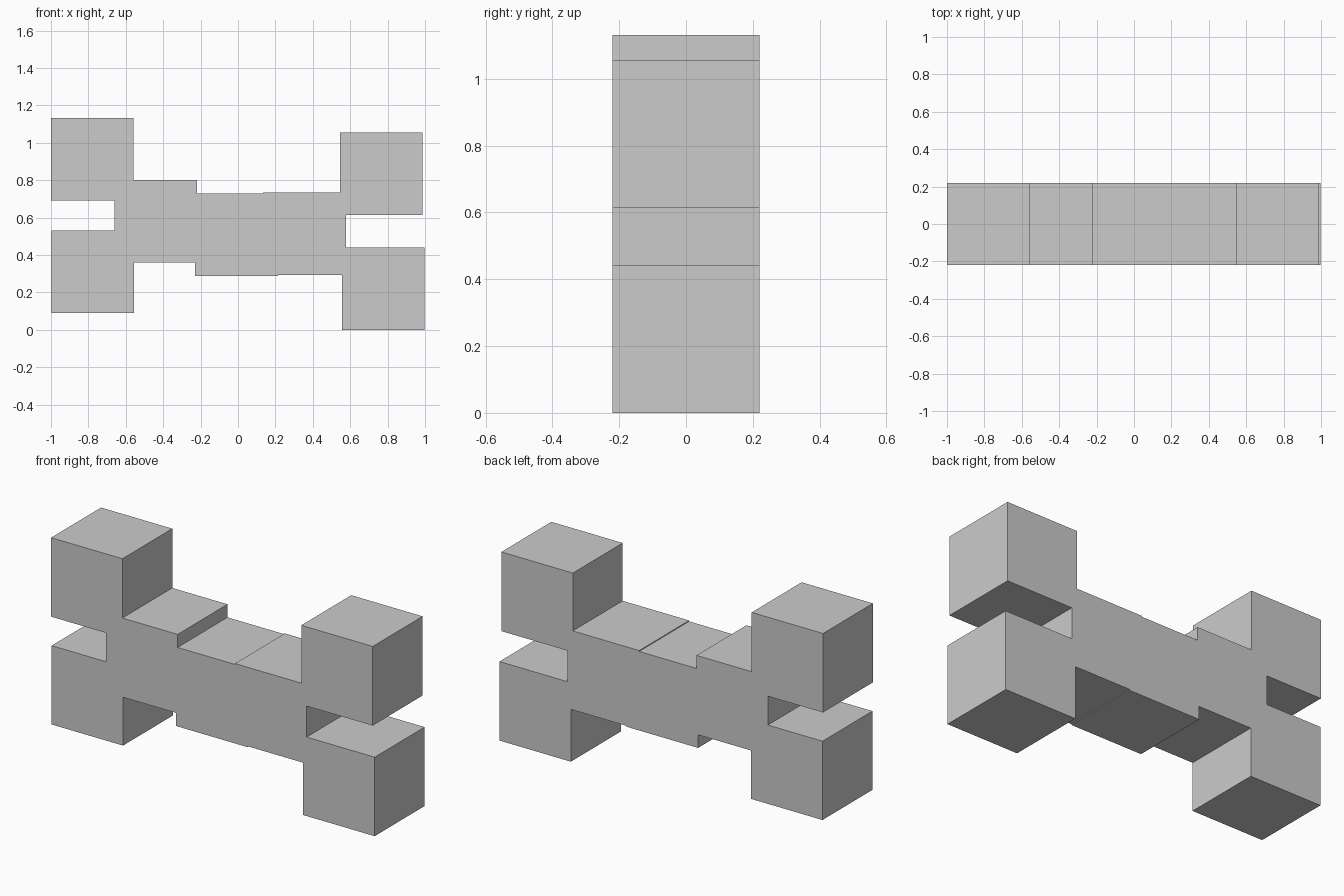
import bpy, bmesh

HALF_DEPTH = 0.22

# Front outline (x, z) of seven merged cubes, counter-clockwise from the lower right block
outline = [
    (0.557, 0.0), (0.998, 0.0), (0.998, 0.441), (0.578, 0.441),      # lower right block
    (0.578, 0.614), (0.986, 0.614), (0.986, 1.056), (0.545, 1.056),  # upper right block
    (0.545, 0.733), (0.135, 0.733), (0.135, 0.728), (-0.219, 0.728), # top of the bar
    (-0.219, 0.801), (-0.56, 0.801),                                 # raised left step
    (-0.56, 1.132), (-1.0, 1.132), (-1.0, 0.691), (-0.66, 0.691),    # upper left block
    (-0.66, 0.53), (-0.997, 0.53), (-0.997, 0.09), (-0.556, 0.09),   # lower left block
    (-0.556, 0.36), (-0.229, 0.36),                                  # underside of left step
    (-0.229, 0.287), (0.213, 0.287), (0.213, 0.292), (0.557, 0.292), # underside of the bar
]

# Extrude the outline through the full depth
bm = bmesh.new()
front = bm.faces.new([bm.verts.new((x, -HALF_DEPTH, z)) for x, z in outline])
result = bmesh.ops.extrude_face_region(bm, geom=[front], use_keep_orig=True)
moved = [v for v in result["geom"] if isinstance(v, bmesh.types.BMVert)]
bmesh.ops.translate(bm, verts=moved, vec=(0, 2 * HALF_DEPTH, 0))
bmesh.ops.recalc_face_normals(bm, faces=bm.faces)

mesh = bpy.data.meshes.new("block_bone")
bm.to_mesh(mesh)
bm.free()
bpy.context.collection.objects.link(bpy.data.objects.new("block_bone", mesh))
